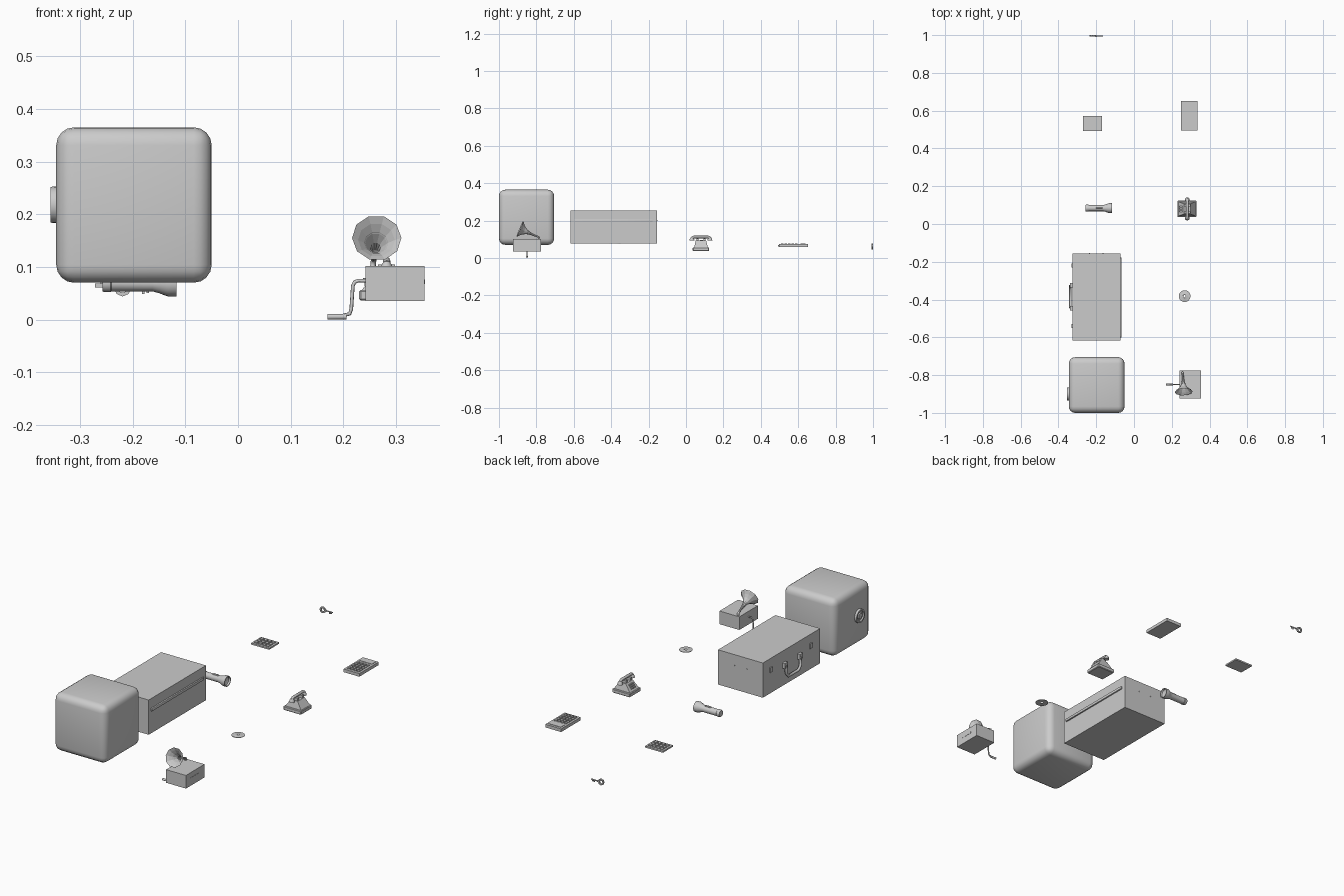
import bpy, bmesh, math
from mathutils import Vector


def finish(bm, name, smooth=False):
    bmesh.ops.recalc_face_normals(bm, faces=bm.faces)
    me = bpy.data.meshes.new(name)
    bm.to_mesh(me)
    bm.free()
    ob = bpy.data.objects.new(name, me)
    bpy.context.collection.objects.link(ob)
    if smooth:
        bpy.ops.object.select_all(action='DESELECT')
        ob.select_set(True)
        bpy.context.view_layer.objects.active = ob
        bpy.ops.object.shade_smooth_by_angle(angle=math.radians(35))
    return ob


def box(name, x, y, z, bevel=0, seg=1):
    # box from (min, max) ranges
    bm = bmesh.new()
    bmesh.ops.create_cube(bm, size=1)
    for v in bm.verts:
        v.co = [r[0] + (c + 0.5) * (r[1] - r[0]) for r, c in zip((x, y, z), v.co)]
    if bevel:
        bmesh.ops.bevel(bm, geom=bm.edges[:], offset=bevel, segments=seg,
                        profile=0.5, affect='EDGES')
    return finish(bm, name, bool(bevel))


def lathe(name, profile, origin, axis, sides=20, closed=False, smooth=True):
    # profile of (distance along axis, radius), turned about the axis
    bm = bmesh.new()
    q = Vector(axis).to_track_quat('Z', 'Y')
    rings = []
    for d, r in profile:
        if r == 0:
            rings.append([bm.verts.new(Vector(origin) + q @ Vector((0, 0, d)))] * sides)
        else:
            rings.append([bm.verts.new(Vector(origin) + q @ Vector(
                (r * math.cos(math.tau * i / sides), r * math.sin(math.tau * i / sides), d)))
                for i in range(sides)])
    pairs = list(zip(rings, rings[1:]))
    if closed:
        pairs.append((rings[-1], rings[0]))
    for a, b in pairs:
        for i in range(sides):
            j = (i + 1) % sides
            bm.faces.new(list(dict.fromkeys((a[i], a[j], b[j], b[i]))))
    return finish(bm, name, smooth)


def tube(name, pts, radius, res=2):
    cu = bpy.data.curves.new(name, 'CURVE')
    cu.dimensions = '3D'
    cu.bevel_depth = radius
    cu.bevel_resolution = res
    cu.use_fill_caps = True
    sp = cu.splines.new('POLY')
    sp.points.add(len(pts) - 1)
    for p, c in zip(sp.points, pts):
        p.co = (*c, 1)
    ob = bpy.data.objects.new(name, cu)
    bpy.context.collection.objects.link(ob)
    return ob


def key_grid(name, x, y, z, cols, rows, fill=0.7):
    # raised rectangular keys
    bm = bmesh.new()
    dx, dy = (x[1] - x[0]) / cols, (y[1] - y[0]) / rows
    for i in range(cols):
        for j in range(rows):
            new = bmesh.ops.create_cube(bm, size=1)['verts']
            for v in new:
                v.co = (x[0] + dx * (i + 0.5 + v.co.x * fill),
                        y[0] + dy * (j + 0.5 + v.co.y * fill),
                        (z[0] + z[1]) / 2 + v.co.z * (z[1] - z[0]))
    return finish(bm, name)


# Safe: rounded cube with a stepped dial on the left side
box("safe_body", (-0.345, -0.05), (-1, -0.705), (0.07, 0.365), 0.034, 4)
lathe("safe_dial", [(-0.004, 0), (-0.004, 0.035), (0.011, 0.034), (0.011, 0.026),
                    (0.005, 0.024), (0.005, 0.017), (0.01, 0.014), (0.01, 0)],
      (-0.345, -0.9, 0.218), (-1, 0, 0), 24)

# Suitcase with hinge strip, latches, rivets and carrying handle
box("suitcase_body", (-0.325, -0.072), (-0.617, -0.155), (0.078, 0.255))
box("suitcase_hinge", (-0.075, -0.065), (-0.6, -0.178), (0.191, 0.206), 0.003, 2)
for y in (-0.22, -0.54):
    box("suitcase_latch", (-0.33, -0.32), (y - 0.01, y + 0.01), (0.185, 0.21))
for x in (-0.235, -0.165):
    lathe("suitcase_rivet", [(0, 0.003), (0.002, 0.002), (0.002, 0)],
          (x, -0.155, 0.2), (0, 1, 0), 8)
for y in (-0.325, -0.445):
    box("handle_mount", (-0.339, -0.32), (y - 0.012, y + 0.012), (0.168, 0.195))
tube("suitcase_handle", [(-0.334, -0.327, 0.18), (-0.337, -0.327, 0.14), (-0.337, -0.345, 0.12),
                         (-0.337, -0.425, 0.12), (-0.337, -0.443, 0.14), (-0.334, -0.443, 0.18)], 0.007)

# Gramophone: box, side slot, flared horn, neck and crank
box("gramophone_box", (0.242, 0.354), (-0.925, -0.775), (0.035, 0.102))
box("gramophone_slot", (0.35, 0.355), (-0.89, -0.82), (0.068, 0.076))
lathe("gramophone_horn", [(0, 0.004), (0.04, 0.0065), (0.065, 0.012), (0.085, 0.023),
                          (0.098, 0.035), (0.108, 0.047), (0.105, 0.0455), (0.095, 0.033),
                          (0.082, 0.021), (0.062, 0.010), (0.04, 0.005), (0.03, 0)],
      (0.258, -0.79, 0.112), (0.05, -0.92, 0.4), 10, smooth=False)
tube("horn_neck", [(0.256, -0.788, 0.1), (0.257, -0.786, 0.11), (0.258, -0.795, 0.115)], 0.0055)
tube("gramophone_crank", [(0.245, -0.85, 0.074), (0.228, -0.85, 0.074), (0.221, -0.85, 0.071),
                          (0.218, -0.85, 0.064), (0.215, -0.85, 0.02), (0.212, -0.85, 0.011),
                          (0.2, -0.85, 0.008)], 0.0035)
lathe("crank_grip", [(0, 0), (0, 0.0055), (0.036, 0.005), (0.036, 0)],
      (0.17, -0.85, 0.0055), (1, 0, 0), 12)

# Disc with a centre hole
lathe("disc", [(-0.001, 0.006), (-0.001, 0.031), (0.001, 0.031), (0.001, 0.012),
               (0.0016, 0.011), (0.001, 0.006)], (0.268, -0.382, 0.078), (0, 0, 1), 32, True)

# Telephone: base, tapered sloping body, keys, cradle and handset
box("telephone_base", (0.23, 0.33), (0.036, 0.124), (0.036, 0.056), 0.003, 1)
bm = bmesh.new()
prof = [(0.234, 0.055, 0.037), (0.326, 0.055, 0.037), (0.3, 0.092, 0.028), (0.264, 0.092, 0.028)]
sides = [[bm.verts.new((x, 0.08 + s * w, z)) for x, z, w in prof] for s in (-1, 1)]
for f in sides:
    bm.faces.new(f)
for i in range(4):
    j = (i + 1) % 4
    bm.faces.new((sides[0][i], sides[0][j], sides[1][j], sides[1][i]))
finish(bm, "telephone_body")
for i in range(3):
    for j in range(3):
        x, z = 0.243 + i * 0.006, 0.067 + i * 0.0074
        box("telephone_key", (x - 0.003, x + 0.003), (0.068 + j * 0.012 - 0.004, 0.068 + j * 0.012 + 0.004),
            (z - 0.003, z + 0.003))
for y in (0.061, 0.099):
    box("telephone_cradle", (0.266, 0.298), (y - 0.006, y + 0.006), (0.09, 0.105))
tube("handset_bar", [(0.282, 0.03, 0.106), (0.282, 0.042, 0.112), (0.282, 0.118, 0.112),
                     (0.282, 0.13, 0.106)], 0.007)
for y, s in ((0.032, -1), (0.128, 1)):
    lathe("handset_end", [(0, 0), (0, 0.013), (0.008, 0.012), (0.018, 0.006), (0.018, 0)],
          (0.282, y, 0.092), (0, 0, 1), 12)

# Flashlight with knurled cap and switch
lathe("flashlight", [(0, 0), (0, 0.016), (0.004, 0.018), (0.015, 0.018), (0.017, 0.0165),
                     (0.095, 0.0165), (0.108, 0.02), (0.118, 0.024), (0.124, 0.026), (0.14, 0.026),
                     (0.14, 0.022), (0.132, 0.02), (0.124, 0)], (-0.257, 0.084, 0.07), (1, 0, 0), 24)
box("flashlight_switch", (-0.2, -0.168), (0.079, 0.089), (0.082, 0.09), 0.002, 1)

# Large keypad: slab, keys and display
box("keypad_slab", (0.248, 0.337), (0.496, 0.652), (0.058, 0.074))
key_grid("keypad_keys", (0.256, 0.329), (0.505, 0.6), (0.073, 0.078), 4, 5)
box("keypad_display", (0.258, 0.327), (0.612, 0.64), (0.073, 0.076))

# Small pad with a grid of tiles
box("small_pad", (-0.271, -0.17), (0.493, 0.573), (0.061, 0.069))
key_grid("small_pad_tiles", (-0.264, -0.177), (0.5, 0.566), (0.068, 0.073), 4, 3, 0.72)

# Key: angular bow, shaft, collar and teeth
lathe("key_bow", [(-0.004, 0.009), (-0.004, 0.016), (0.004, 0.016), (0.004, 0.009)],
      (-0.219, 0.996, 0.06), (0, 1, 0), 8, True, False)
tube("key_shaft", [(-0.207, 0.996, 0.06), (-0.164, 0.996, 0.06)], 0.0032)
lathe("key_collar", [(0, 0), (0, 0.005), (0.004, 0.005), (0.004, 0)],
      (-0.203, 0.996, 0.06), (1, 0, 0), 10)
for x, d in ((-0.18, 0.011), (-0.171, 0.009)):
    box("key_tooth", (x - 0.0025, x + 0.0025), (0.9945, 0.9975), (0.06 - d, 0.06))
